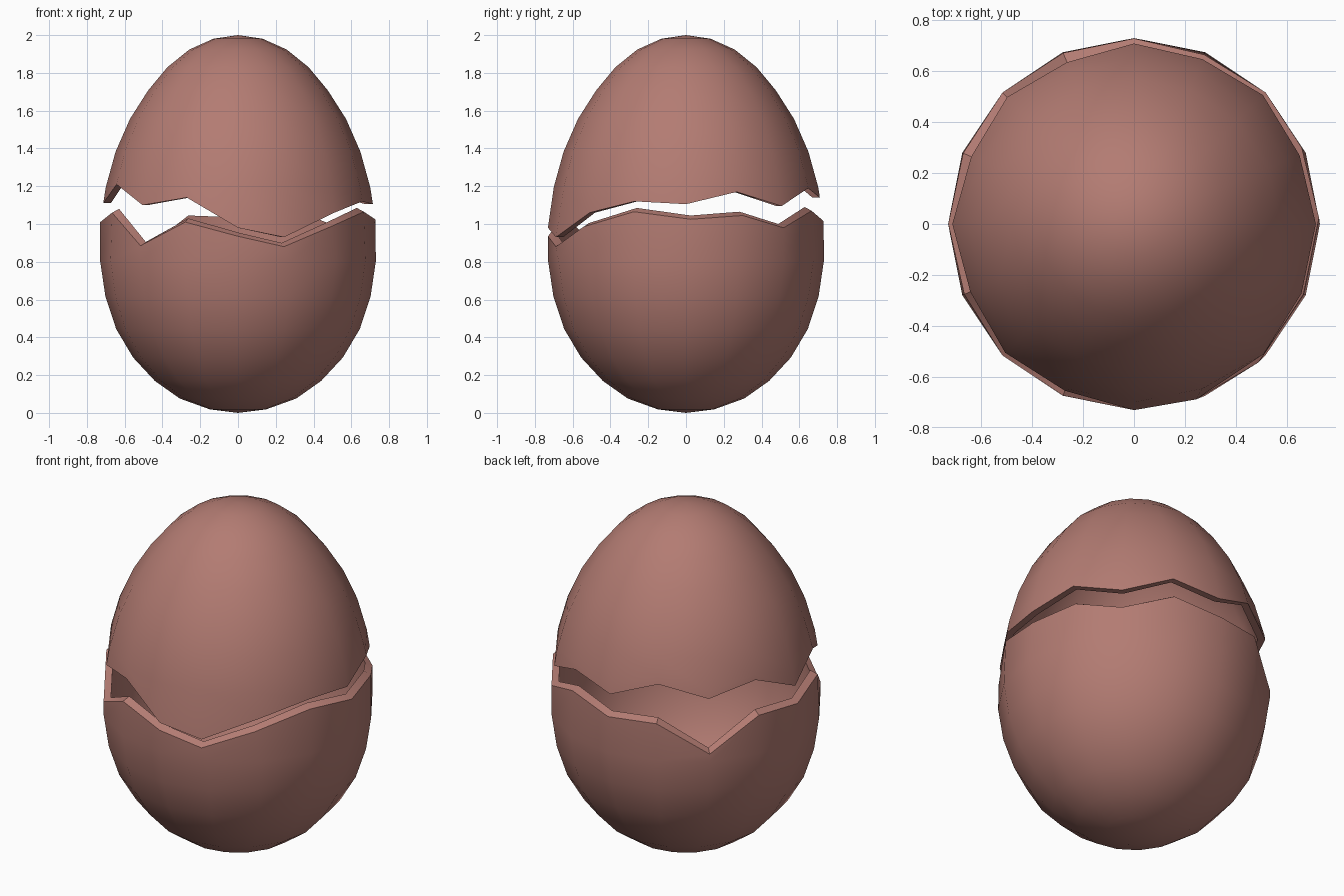
import bpy, bmesh
from math import sin, cos, radians

if "Cube" in bpy.data.objects:
    bpy.data.objects.remove(bpy.data.objects["Cube"])

SEG = 16
THICK = 0.04

# Egg outline as (radius, height), bottom to top
PROFILE = [(0, 0.005), (0.15, 0.019), (0.308, 0.076), (0.44, 0.169), (0.555, 0.293),
           (0.645, 0.444), (0.702, 0.617), (0.73, 0.805), (0.731, 1.0), (0.70, 1.195),
           (0.648, 1.383), (0.572, 1.556), (0.476, 1.707), (0.373, 1.831),
           (0.257, 1.924), (0.13, 1.981), (0, 2.0)]

# Crack heights every 22.5 degrees, starting at +x and turning towards +y
LOWER_RIM = [1.025, 1.045, 0.98, 1.07, 1.015, 1.025, 0.85, 1.03,
             1.01, 1.06, 0.885, 1.01, 0.935, 0.88, 0.985, 1.065]
UPPER_RIM = [1.105, 1.17, 1.095, 1.19, 1.14, 1.24, 1.165, 1.225,
             1.11, 1.21, 1.10, 1.14, 0.98, 0.93, 1.06, 1.12]
LOWER_SHIFT = {0: 2, 1: 2, 13: -3, 14: -3}
UPPER_SHIFT = {13: -3}


def radius_at(z):
    for (r0, z0), (r1, z1) in zip(PROFILE, PROFILE[1:]):
        if z0 <= z <= z1:
            return r0 + (r1 - r0) * (z - z0) / (z1 - z0)
    return 0


def make_shell(name, rim, rings, pole, sign, shift, lip, mat):
    """One half shell: outer and inner skins from pole to rim, joined by a broken edge."""
    bm = bmesh.new()

    def skin(inset):
        s = 1 - inset / 1.0
        tip = bm.verts.new((0, 0, pole - sign * inset))
        grid = []
        for h in rings + [None]:
            row = []
            for i in range(SEG):
                a = radians(i * 360 / SEG)
                if h is None:
                    a += radians(shift.get(i, 0))
                    z = rim[i]
                else:
                    z = max(h, rim[i] + 0.03) if sign > 0 else min(h, rim[i] - 0.03)
                r = radius_at(z) - inset
                if h is None:
                    z += lip if inset else 0
                elif inset:
                    r = radius_at(z) * (1 - inset / 0.73)
                    z = 1 + (z - 1) * s
                row.append(bm.verts.new((r * cos(a), r * sin(a), z)))
            grid.append(row)
        for i in range(SEG):
            j = (i + 1) % SEG
            bm.faces.new((tip, grid[0][i], grid[0][j]))
            for lo, hi in zip(grid, grid[1:]):
                bm.faces.new((lo[i], lo[j], hi[j], hi[i]))
        return grid[-1]

    outer, inner = skin(0), skin(THICK)
    for i in range(SEG):
        j = (i + 1) % SEG
        bm.faces.new((outer[i], outer[j], inner[j], inner[i]))
    bmesh.ops.recalc_face_normals(bm, faces=bm.faces)
    mesh = bpy.data.meshes.new(name)
    bm.to_mesh(mesh)
    bm.free()
    mesh.materials.append(mat)
    obj = bpy.data.objects.new(name, mesh)
    bpy.context.collection.objects.link(obj)
    bpy.ops.object.select_all(action='DESELECT')
    obj.select_set(True)
    bpy.context.view_layer.objects.active = obj
    bpy.ops.object.shade_smooth_by_angle(angle=radians(40))
    return obj


shell_mat = bpy.data.materials.new("eggshell")
shell_mat.diffuse_color = (0.45, 0.2, 0.17, 1)
shell_mat.use_nodes = True
shell_mat.node_tree.nodes["Principled BSDF"].inputs["Base Color"].default_value = shell_mat.diffuse_color

heights = [z for r, z in PROFILE]
# Lower shell, then the upper shell floating just above it
make_shell("lower_shell", LOWER_RIM, heights[1:8], 0.0, -1, LOWER_SHIFT, 0.02, shell_mat)
make_shell("upper_shell", UPPER_RIM, heights[15:8:-1], 2.0, 1, UPPER_SHIFT, 0.0, shell_mat)
